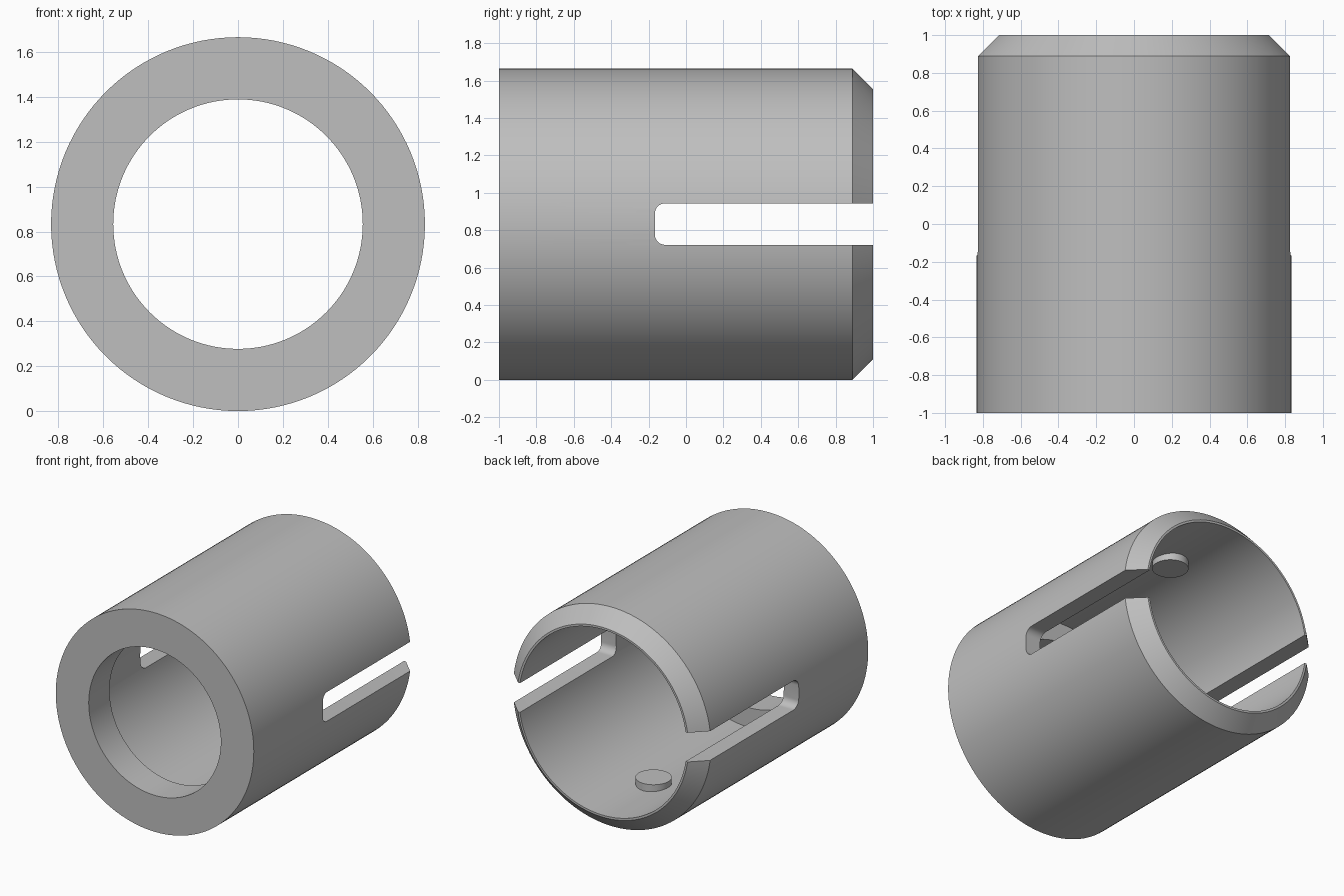
import bpy, bmesh, math
from mathutils import Matrix, Vector

OUTER, FRONT_BORE, REAR_BORE, RIM = 0.833, 0.556, 0.706, 0.722
AXIS_Z = OUTER
SLOT_HALF, SLOT_START = 0.111, -0.167

cube = bpy.data.objects.get("Cube")
if cube:
    bpy.data.objects.remove(cube, do_unlink=True)

grey = bpy.data.materials.new("plain grey")
grey.use_nodes = True
colour = (0.52, 0.52, 0.52, 1)
grey.diffuse_color = colour
grey.node_tree.nodes["Principled BSDF"].inputs["Base Color"].default_value = colour


def make_object(name, bm):
    bmesh.ops.recalc_face_normals(bm, faces=bm.faces)
    mesh = bpy.data.meshes.new(name)
    bm.to_mesh(mesh)
    bm.free()
    mesh.materials.append(grey)
    obj = bpy.data.objects.new(name, mesh)
    bpy.context.collection.objects.link(obj)
    return obj


def activate(obj):
    bpy.ops.object.select_all(action='DESELECT')
    obj.select_set(True)
    bpy.context.view_layer.objects.active = obj


# Sleeve: closed (radius, y) profile turned around the long axis
profile = [(FRONT_BORE, -1), (OUTER, -1), (OUTER, 0.889), (RIM, 1),
           (REAR_BORE, 1), (REAR_BORE, -0.75), (FRONT_BORE, -0.75)]
bm = bmesh.new()
verts = [bm.verts.new((r, y, AXIS_Z)) for r, y in profile]
edges = [bm.edges.new((v, verts[i - 1])) for i, v in enumerate(verts)]
bmesh.ops.spin(bm, geom=verts + edges, cent=(0, 0, AXIS_Z), axis=(0, 1, 0),
               angle=math.tau, steps=128)
bmesh.ops.remove_doubles(bm, verts=bm.verts, dist=1e-4)
sleeve = make_object("slotted_sleeve", bm)

# Slot cutter: box through both side walls, rounded at its closed end
bm = bmesh.new()
bmesh.ops.create_cube(bm, size=1)
slot_length = 1.2 - SLOT_START
bmesh.ops.scale(bm, vec=(2.4, slot_length, 2 * SLOT_HALF), verts=bm.verts)
bmesh.ops.translate(bm, vec=(0, SLOT_START + slot_length / 2, AXIS_Z), verts=bm.verts)
closed_end = [e for e in bm.edges
              if all(v.co.y < 0 for v in e.verts)
              and abs(e.verts[0].co.x - e.verts[1].co.x) > 1]
bmesh.ops.bevel(bm, geom=closed_end, offset=0.056, segments=8, profile=0.5, affect='EDGES')
cutter = make_object("slot_cutter", bm)
cutter.hide_render = True

activate(sleeve)
cut = sleeve.modifiers.new("side_slots", 'BOOLEAN')
cut.operation = 'DIFFERENCE'
cut.solver = 'EXACT'
cut.object = cutter
bpy.ops.object.modifier_apply(modifier=cut.name)
bpy.data.objects.remove(cutter, do_unlink=True)
bpy.ops.object.shade_smooth_by_angle(angle=math.radians(30))

# Locating pins: short round studs on the top and bottom of the rear bore
for name, side in (("upper_pin", 1), ("lower_pin", -1)):
    bm = bmesh.new()
    place = Matrix.Translation(Vector((0, 0.39, AXIS_Z + side * 0.69)))
    bmesh.ops.create_cone(bm, cap_ends=True, segments=48, radius1=0.125,
                          radius2=0.125, depth=0.08, matrix=place)
    activate(make_object(name, bm))
    bpy.ops.object.shade_smooth_by_angle(angle=math.radians(30))
